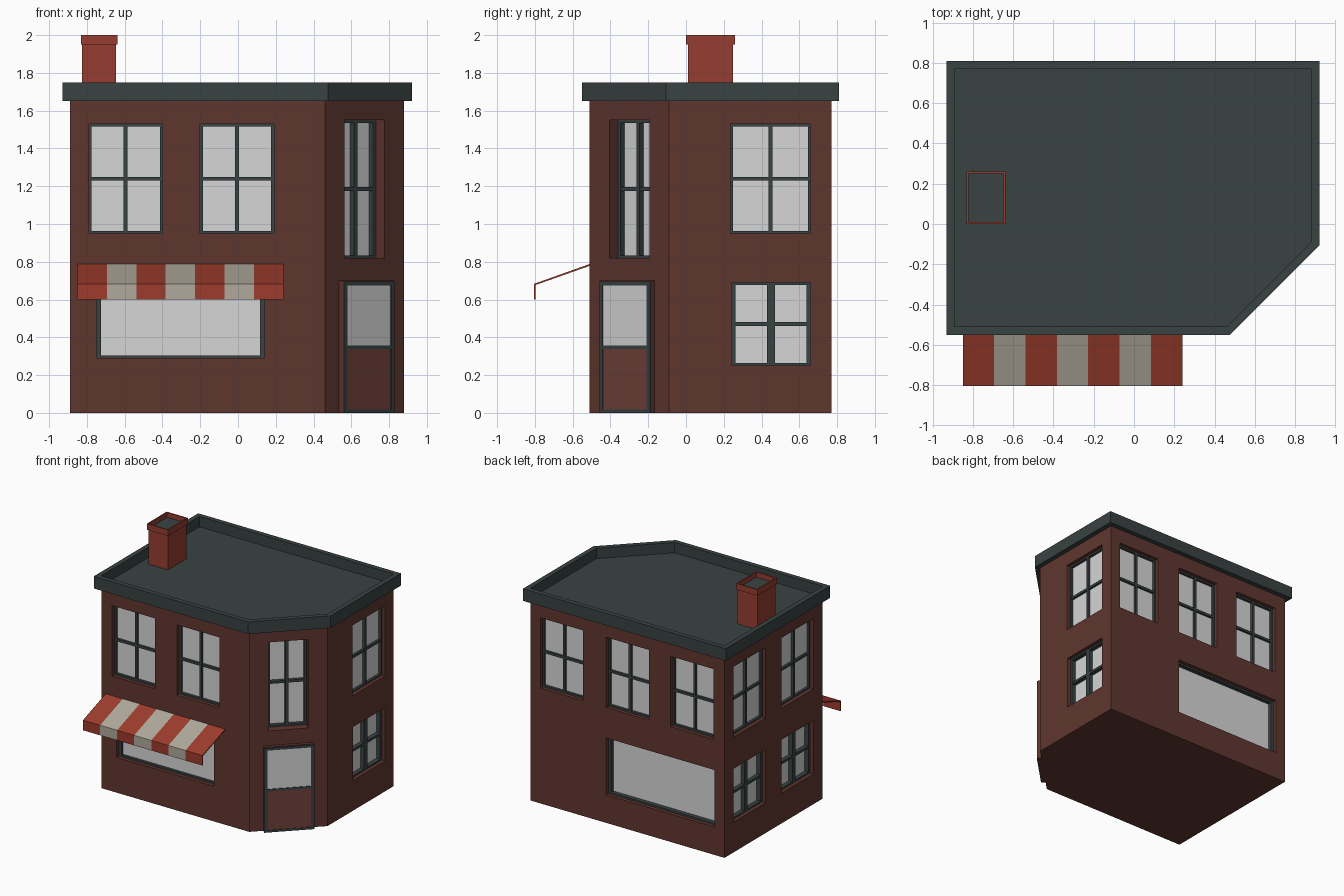
import bpy, bmesh, math
from mathutils import Matrix, Vector

if "Cube" in bpy.data.objects:
    bpy.data.objects.remove(bpy.data.objects["Cube"])


def material(name, hexcol):
    rgb = [int(hexcol[i:i + 2], 16) / 255 for i in (0, 2, 4)]
    m = bpy.data.materials.new(name)
    m.diffuse_color = [c / 12.92 if c < 0.04045 else ((c + 0.055) / 1.055) ** 2.4 for c in rgb] + [1]
    m.use_nodes = True
    m.node_tree.nodes["Principled BSDF"].inputs["Base Color"].default_value = m.diffuse_color
    return m


BRICK = material("dark brick", "60362f")
PANEL = material("door brown", "70403a")
TRIM = material("slate trim", "394242")
GLASS = material("pale glass", "d6d6d6")
RED = material("awning red", "9e3c2c")
CREAM = material("awning cream", "b0a99c")
CHIM = material("chimney red", "963d31")


def finish(name, bm, *mats):
    bmesh.ops.recalc_face_normals(bm, faces=bm.faces)
    me = bpy.data.meshes.new(name)
    bm.to_mesh(me)
    bm.free()
    ob = bpy.data.objects.new(name, me)
    bpy.context.collection.objects.link(ob)
    for m in mats:
        me.materials.append(m)
    return ob


def add_box(bm, x0, x1, y0, y1, z0, z1, mat=Matrix()):
    size = Matrix.Diagonal((x1 - x0, y1 - y0, z1 - z0, 1))
    pos = Matrix.Translation(((x0 + x1) / 2, (y0 + y1) / 2, (z0 + z1) / 2))
    bmesh.ops.create_cube(bm, size=1, matrix=mat @ pos @ size)


def boxes(name, material, mat, *specs):
    bm = bmesh.new()
    for s in specs:
        add_box(bm, *s, mat)
    return finish(name, bm, material)


def loft(name, loops, *mats):
    """Skin closed loops of points, capping both ends; last cap takes the last material."""
    bm = bmesh.new()
    rows = [[bm.verts.new(p) for p in lp] for lp in loops]
    n = len(rows[0])
    for a, b in zip(rows, rows[1:]):
        for i in range(n):
            j = (i + 1) % n
            bm.faces.new((a[i], a[j], b[j], b[i]))
    bm.faces.new(rows[0])
    bm.faces.new(rows[-1]).material_index = len(mats) - 1
    return finish(name, bm, *mats)


def footprint(o, z):
    k = o * math.tan(math.pi / 8)
    return [(-0.89 - o, -0.51 - o, z), (0.46 + k, -0.51 - o, z), (0.88 + o, -0.09 - k, z),
            (0.88 + o, 0.77 + o, z), (-0.89 - o, 0.77 + o, z)]


def rect(x0, x1, y0, y1, z):
    return [(x0, y0, z), (x1, y0, z), (x1, y1, z), (x0, y1, z)]


def wall(x, y, deg):
    """Wall frame: local x runs along the wall, local y points into it."""
    return Matrix.Translation((x, y, 0)) @ Matrix.Rotation(math.radians(deg), 4, 'Z')


FRONT, RIGHT, BACK, LEFT = wall(0, -0.51, 0), wall(0.88, 0, 90), wall(0, 0.77, 180), wall(-0.89, 0, -90)
CORNER = wall(0.67, -0.30, 45)

cut = bmesh.new()


def window(name, w, x0, x1, z0, z1, near=0.03, far=0.055, edge=0.014, bar=0.02, panes=True):
    """Cut a recess, then set a frame with cross bars and a glass plate in it."""
    add_box(cut, x0, x1, -0.05, far, z0, z1, w)
    parts = [(x0, x0 + edge, near, far, z0, z1), (x1 - edge, x1, near, far, z0, z1),
             (x0, x1, near, far, z0, z0 + 0.014), (x0, x1, near, far, z1 - 0.014, z1)]
    if panes:
        c, m = (x0 + x1) / 2, (z0 + z1) / 2
        parts += [(c - bar / 2, c + bar / 2, near, far, z0, z1),
                  (x0, x1, near + 0.002, far, m - 0.01, m + 0.01)]
    boxes(name + "_frame", TRIM, w, *parts)
    boxes(name + "_glass", GLASS, w, (x0, x1, far - 0.005, far + 0.002, z0, z1))


# Upper and lower windows on every side
for i, x in enumerate((-0.595, -0.005)):
    window(f"front_upper_window_{i}", FRONT, x - 0.195, x + 0.195, 0.95, 1.53)
for i, x in enumerate((-0.595, 0.005, 0.595)):
    window(f"back_upper_window_{i}", BACK, x - 0.195, x + 0.195, 0.95, 1.53)
window("right_upper_window", RIGHT, 0.235, 0.66, 0.95, 1.53)
window("right_lower_window", RIGHT, 0.24, 0.66, 0.25, 0.69, 0.03, 0.07, 0.022, 0.04)
for i, x in enumerate((-0.445, 0.18)):
    window(f"left_upper_window_{i}", LEFT, x - 0.21, x + 0.21, 0.95, 1.53)
    window(f"left_lower_window_{i}", LEFT, x - 0.21, x + 0.21, 0.25, 0.69, 0.03, 0.07, 0.022, 0.04)
window("corner_upper_window", CORNER, -0.15, 0.15, 0.82, 1.55, 0.065, 0.1, 0.02, 0.025)
# Shop windows
window("front_shop_window", FRONT, -0.75, 0.14, 0.29, 0.69, edge=0.024, panes=False)
window("back_shop_window", BACK, -0.19, 0.80, 0.23, 0.70, 0.03, 0.07, 0.024, panes=False)

# Brick walls with the recesses cut out
walls = loft("brick_walls", [footprint(0, 0), footprint(0, 1.655)], BRICK)
cutter = finish("window_cutter", cut, BRICK)
cutter.hide_render = True
mod = walls.modifiers.new("recesses", 'BOOLEAN')
mod.operation, mod.solver, mod.object = 'DIFFERENCE', 'EXACT', cutter
bpy.context.view_layer.objects.active = walls
bpy.ops.object.modifier_apply(modifier=mod.name)
bpy.data.objects.remove(cutter)

# Roof with parapet
loft("roof_parapet", [footprint(0.04, 1.65), footprint(0.04, 1.75), footprint(0, 1.75), footprint(0, 1.665)], TRIM)

# Chimney
boxes("chimney_stack", CHIM, Matrix(), (-0.825, -0.645, 0.01, 0.25, 1.66, 1.955))
outer, inner = (-0.832, -0.638, 0.0, 0.26), (-0.822, -0.648, 0.01, 0.25)
loft("chimney_cap", [rect(*outer, 1.95), rect(*outer, 2.0), rect(*inner, 2.0), rect(*inner, 1.96)], CHIM, TRIM)

# Corner door on a raised surround
boxes("door_surround", BRICK, CORNER, (-0.19, 0.19, -0.028, 0.01, 0, 0.70))
boxes("door_frame", TRIM, CORNER,
      (-0.19, -0.165, -0.036, -0.027, 0, 0.695), (0.165, 0.19, -0.036, -0.027, 0, 0.695),
      (-0.17, 0.17, -0.036, -0.027, 0.675, 0.695), (-0.17, 0.17, -0.036, -0.027, 0.338, 0.356),
      (-0.17, 0.17, -0.036, -0.027, 0, 0.018))
boxes("door_panel", PANEL, CORNER, (-0.17, 0.17, -0.031, -0.027, 0.01, 0.345))
boxes("door_glass", GLASS, CORNER, (-0.17, 0.17, -0.031, -0.027, 0.345, 0.685))

# Striped awning with valance
profile = [(-0.505, 0.79), (-0.805, 0.683), (-0.805, 0.60), (-0.797, 0.60), (-0.797, 0.677), (-0.505, 0.78)]
step = 1.09 / 7
for i in range(7):
    x = -0.85 + i * step
    loft(f"awning_stripe_{i}", [[(x + d, y, z) for y, z in profile] for d in (0, step)],
         CREAM if i % 2 else RED)
